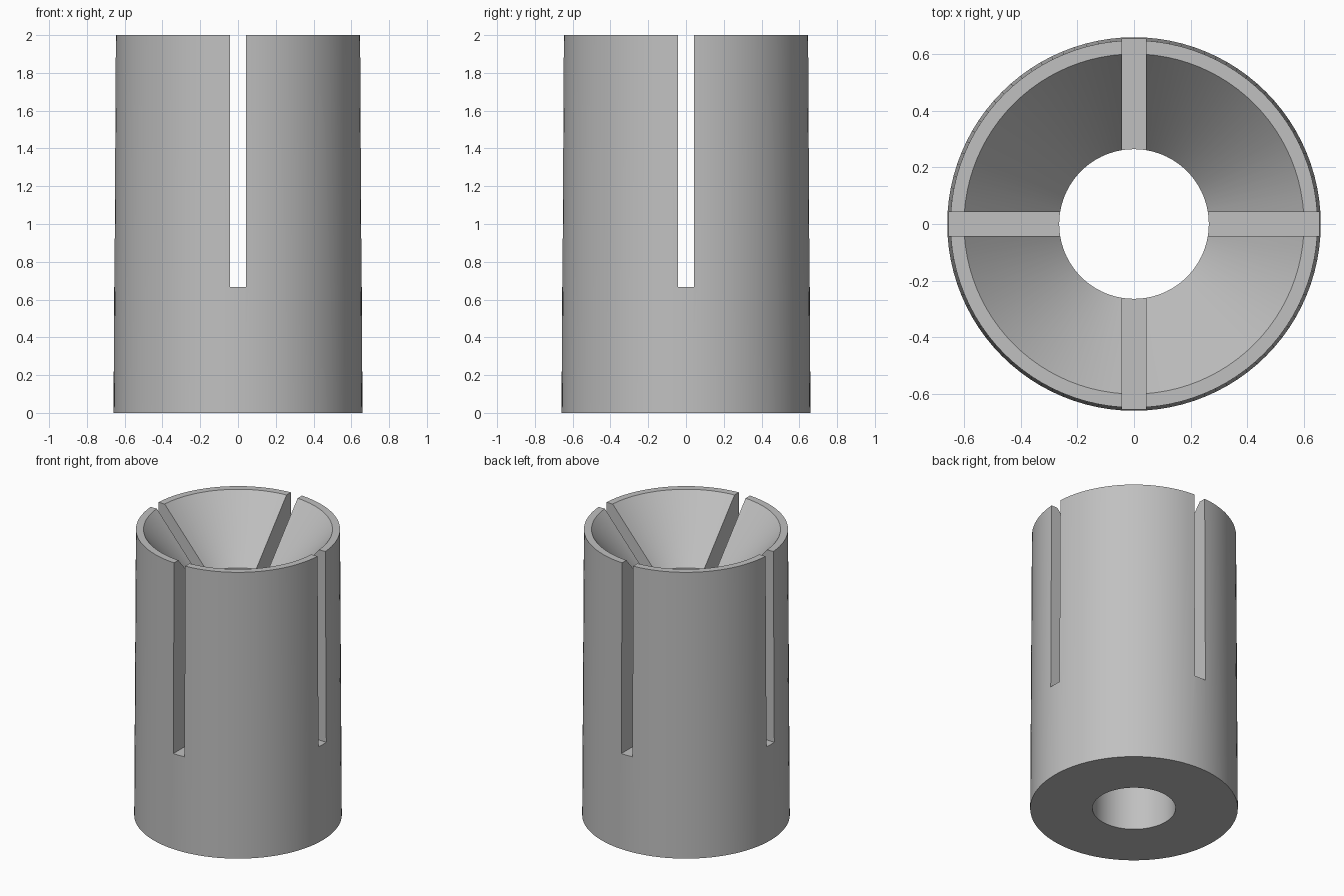
import bpy
import bmesh
from math import cos, sin, tau, radians

SEGMENTS = 96
HEIGHT = 2.0
SLOT_FLOOR = 0.667
SLOT_WIDTH = 0.086

default_cube = bpy.data.objects.get("Cube")
if default_cube:
    bpy.data.objects.remove(default_cube, do_unlink=True)

# Plain grey metal
grey = bpy.data.materials.new("grey_metal")
grey.use_nodes = True
colour = (0.53, 0.53, 0.53, 1)
grey.diffuse_color = colour
grey.node_tree.nodes["Principled BSDF"].inputs["Base Color"].default_value = colour


def lathe(name, profile):
    """Revolve a closed (radius, height) profile around z."""
    bm = bmesh.new()
    rings = [[bm.verts.new((r * cos(tau * i / SEGMENTS), r * sin(tau * i / SEGMENTS), z))
              for i in range(SEGMENTS)] for r, z in profile]
    for ring, following in zip(rings, rings[1:] + rings[:1]):
        for i in range(SEGMENTS):
            j = (i + 1) % SEGMENTS
            bm.faces.new((ring[i], ring[j], following[j], following[i]))
    bmesh.ops.recalc_face_normals(bm, faces=bm.faces)
    mesh = bpy.data.meshes.new(name)
    bm.to_mesh(mesh)
    bm.free()
    obj = bpy.data.objects.new(name, mesh)
    bpy.context.collection.objects.link(obj)
    return obj


# Slightly tapered sleeve with a straight bore and a flared mouth
sleeve = lathe("slotted_sleeve", [
    (0.659, 0), (0.648, HEIGHT), (0.6, HEIGHT), (0.264, 1.607), (0.264, 0)])
sleeve.data.materials.append(grey)

# Two crossing slots, open at the top
bpy.ops.object.select_all(action="DESELECT")
bpy.context.view_layer.objects.active = sleeve
sleeve.select_set(True)
for name, size in (("slot_cutter_x", (2, SLOT_WIDTH)), ("slot_cutter_y", (SLOT_WIDTH, 2))):
    bpy.ops.mesh.primitive_cube_add(size=1, location=(0, 0, SLOT_FLOOR + 1))
    cutter = bpy.context.object
    cutter.name = name
    cutter.scale = (*size, 2)
    cutter.hide_render = True
    bpy.context.view_layer.update()
    cut = sleeve.modifiers.new(name, "BOOLEAN")
    cut.operation = "DIFFERENCE"
    cut.solver = "EXACT"
    cut.object = cutter
    cutter.select_set(False)
    sleeve.select_set(True)
    bpy.context.view_layer.objects.active = sleeve
    bpy.ops.object.modifier_apply(modifier=name)
    bpy.data.objects.remove(cutter, do_unlink=True)

# Round walls smooth, rims and slot edges crisp
bpy.ops.object.shade_smooth_by_angle(angle=radians(30))
